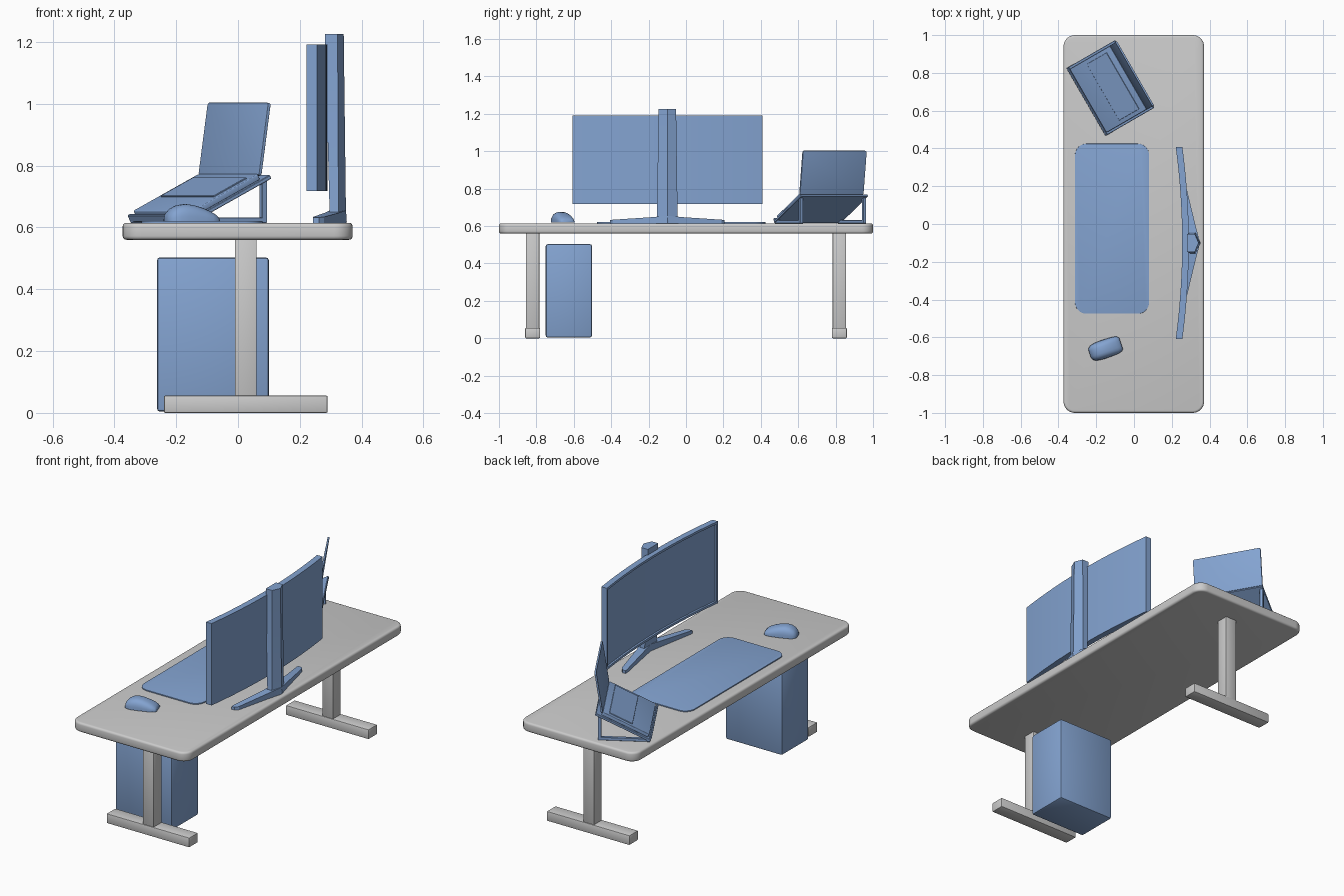
import bpy, bmesh
from math import sin, cos, pi, radians
from mathutils import Matrix, Vector

if "Cube" in bpy.data.objects:
    bpy.data.objects.remove(bpy.data.objects["Cube"])

blue = bpy.data.materials.new("blue")
blue.diffuse_color = (0.23, 0.37, 0.64, 1)
blue.use_nodes = True
blue.node_tree.nodes["Principled BSDF"].inputs["Base Color"].default_value = blue.diffuse_color
T = Matrix.Translation


def finish(name, bm, mat=None, matrix=None, angle=30):
    bmesh.ops.recalc_face_normals(bm, faces=bm.faces)
    if matrix is not None:
        bm.transform(matrix)
    me = bpy.data.meshes.new(name)
    bm.to_mesh(me)
    bm.free()
    ob = bpy.data.objects.new(name, me)
    bpy.context.collection.objects.link(ob)
    if mat:
        me.materials.append(mat)
    bpy.ops.object.select_all(action='DESELECT')
    ob.select_set(True)
    bpy.context.view_layer.objects.active = ob
    bpy.ops.object.shade_smooth_by_angle(angle=radians(angle))
    return ob


def box(name, lo, hi, bevel=0, mat=None, matrix=None, segments=2):
    lo, hi = Vector(lo), Vector(hi)
    bm = bmesh.new()
    bmesh.ops.create_cube(bm, size=1)
    bm.transform(T((lo + hi) / 2) @ Matrix.Diagonal((*(hi - lo), 1)))
    if bevel:
        bmesh.ops.bevel(bm, geom=bm.edges[:], offset=bevel, segments=segments,
                        profile=0.5, affect='EDGES')
    return finish(name, bm, mat, matrix)


def loft(name, rings, mat=None, matrix=None, angle=30):
    """Skin equal-length rings of points and cap both ends."""
    bm = bmesh.new()
    vs = [[bm.verts.new(p) for p in r] for r in rings]
    n = len(vs[0])
    for a, b in zip(vs, vs[1:]):
        for i in range(n):
            j = (i + 1) % n
            bm.faces.new((a[i], a[j], b[j], b[i]))
    bm.faces.new(vs[0])
    bm.faces.new(vs[-1])
    return finish(name, bm, mat, matrix, angle)


def slab(name, x0, x1, y0, y1, z0, z1, r, bevel, mat=None, matrix=None):
    """Rounded rectangle plate with softened rims."""
    def ring(z, d):
        pts = []
        for k, (cx, cy) in enumerate(((x1-r, y1-r), (x0+r, y1-r), (x0+r, y0+r), (x1-r, y0+r))):
            for i in range(9):
                a = (k + i / 8) * pi / 2
                pts.append((cx + (r - d) * cos(a), cy + (r - d) * sin(a), z))
        return pts
    steps = [(bevel * (1 - sin(a)), bevel * (1 - cos(a))) for a in (0, pi/6, pi/3, pi/2)]
    rings = [ring(z0 + h, d) for d, h in steps]
    rings += [ring(z1 - h, d) for d, h in reversed(steps)]
    return loft(name, rings, mat, matrix, 40)


# Desk
slab("desk_top", -0.373, 0.371, -1, 1, 0.56, 0.615, 0.06, 0.012)
for side, s in (("right", -1), ("left", 1)):
    y = 0.82 * s
    box(side + "_foot", (-0.24, y - 0.04, 0), (0.29, y + 0.04, 0.056), 0.005)
    box(side + "_leg", (-0.01, y - 0.036, 0.05), (0.06, y + 0.036, 0.565), 0.003)

# Computer case and desk mat
box("computer_case", (-0.262, -0.75, 0.004), (0.10, -0.503, 0.503), 0.01, blue)
slab("desk_mat", -0.312, 0.08, -0.475, 0.425, 0.613, 0.621, 0.06, 0.001, blue)

# Curved monitor panel with recessed screen
MY = -0.10
bm = bmesh.new()
cols = []
for i in range(25):
    t = i / 12 - 1
    x, y = 0.255 - 0.034 * t * t, MY + 0.508 * t
    cols.append([bm.verts.new(p) for p in ((x, y, 0.718), (x, y, 1.192),
                                           (x + 0.035, y, 1.192), (x + 0.035, y, 0.718))])
front = []
for a, b in zip(cols, cols[1:]):
    for i in range(4):
        j = (i + 1) % 4
        f = bm.faces.new((a[i], a[j], b[j], b[i]))
        if i == 0:
            front.append(f)
bm.faces.new(cols[0])
bm.faces.new(cols[-1])
bmesh.ops.recalc_face_normals(bm, faces=bm.faces)
bmesh.ops.inset_region(bm, faces=front, thickness=0.013, use_even_offset=True)
bmesh.ops.inset_region(bm, faces=front, thickness=0.001, depth=-0.01, use_even_offset=True)
finish("monitor_panel", bm, blue)


# Monitor stand: tapered five-sided column and two splayed feet
def pentagon(x0, x1, x2, w, z):
    return [(x0, MY - w, z), (x1, MY - w, z), (x2, MY, z), (x1, MY + w, z), (x0, MY + w, z)]


loft("monitor_column", [pentagon(0.297, 0.325, 0.352, 0.06, 0.616),
                        pentagon(0.296, 0.325, 0.349, 0.055, 0.66),
                        pentagon(0.281, 0.322, 0.342, 0.047, 1.225)], blue)
for side, s in (("right", -1), ("left", 1)):
    def section(x0, x1, y, z):
        return [(x0, MY + s*y, 0.615), (x1, MY + s*y, 0.615),
                (x1, MY + s*y, z), (x0, MY + s*y, z)]
    loft(side + "_monitor_foot", [section(0.296, 0.350, 0, 0.655),
                                  section(0.280, 0.326, 0.09, 0.647),
                                  section(0.243, 0.278, 0.29, 0.634),
                                  section(0.243, 0.262, 0.305, 0.632)], blue)

# Laptop and its riser share one turned frame: local x is depth, y is width
turn = T((-0.125, 0.72, 0)) @ Matrix.Rotation(radians(30), 4, 'Z')
tilt = turn @ T((0, 0, 0.699)) @ Matrix.Rotation(radians(-26), 4, 'Y')
box("riser_plate", (-0.161, -0.207, -0.013), (0.161, 0.207, 0), 0.002, blue, tilt, 1)
box("riser_lip", (-0.161, -0.207, -0.005), (-0.151, 0.207, 0.012), 0.002, blue, tilt, 1)
for side, s in (("right", -1), ("left", 1)):
    y = 0.195 * s
    box(side + "_riser_bar", (-0.14, y - 0.009, 0.615), (0.135, y + 0.009, 0.632), 0.001, blue, turn, 1)
    box(side + "_riser_post", (0.117, y - 0.009, 0.615), (0.135, y + 0.009, 0.752), 0.001, blue, turn, 1)
slab("laptop_base", -0.143, 0.130, -0.194, 0.194, 0, 0.019, 0.008, 0.003, blue, tilt)
box("laptop_keyboard", (-0.04, -0.172, 0.016), (0.095, 0.172, 0.023), 0.001, blue, tilt, 1)
lid = turn @ T((0.110, 0, 0.768)) @ Matrix.Rotation(radians(8.5 - 90), 4, 'Y')
slab("laptop_screen", 0, 0.238, -0.196, 0.196, -0.009, 0.001, 0.01, 0.001, blue, lid)

# Mouse: domed sections along its length, hump toward the user
profile = [(-0.089, 0.018, 0.012), (-0.085, 0.031, 0.026), (-0.072, 0.042, 0.041),
           (-0.050, 0.047, 0.053), (-0.025, 0.049, 0.057), (0.005, 0.049, 0.053),
           (0.035, 0.048, 0.044), (0.060, 0.046, 0.033), (0.077, 0.041, 0.023),
           (0.086, 0.032, 0.013)]
rings = []
for x, w, h in profile:
    rings.append([(x, -w * (1 if c > 0 else -1) * abs(c) ** 0.7, h * max(sin(a), 0) ** 0.8)
                  for a in (pi * i / 14 for i in range(15)) for c in (cos(a),)])
loft("mouse", rings, blue, T((-0.15, -0.66, 0.619)) @ Matrix.Rotation(radians(19), 4, 'Z'), 50)
